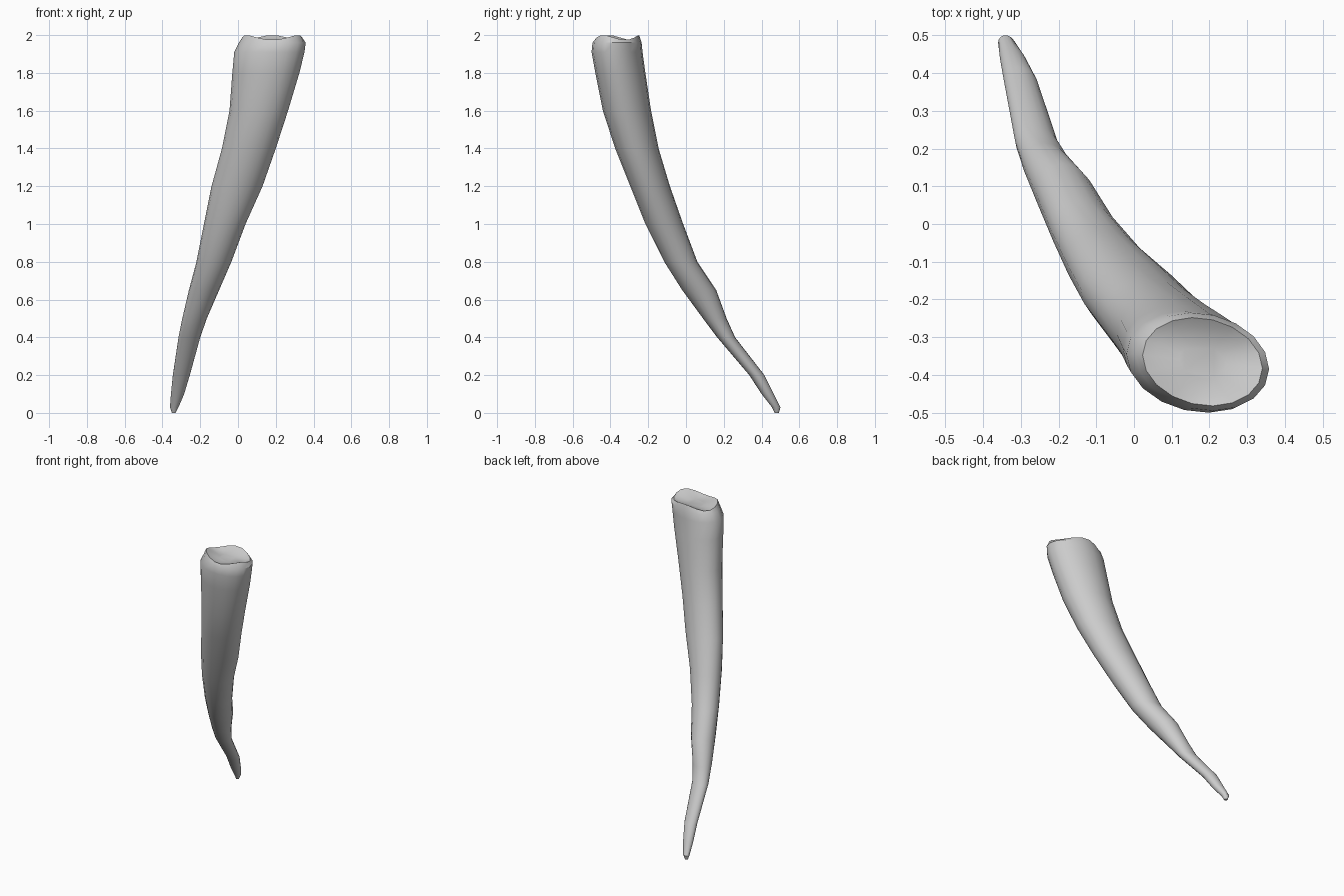
import bpy, bmesh
from math import sin, cos, pi, radians

if "Cube" in bpy.data.objects:
    bpy.data.objects.remove(bpy.data.objects["Cube"])

SIDES = 18
SKEW = -0.15   # leans each oval section along the bend

# Sections from tip to root: height, x range, y range
SECTIONS = [
    (0.0, -.35, -.33, .47, .492),
    (.03, -.36, -.315, .455, .5),
    (.1, -.355, -.285, .4, .465),
    (.2, -.345, -.255, .335, .415),
    (.4, -.315, -.2, .165, .26),
    (.5, -.295, -.165, .09, .215),
    (.65, -.26, -.1, -.02, .16),
    (.8, -.22, -.035, -.115, .06),
    (1, -.18, .04, -.215, -.015),
    (1.2, -.14, .13, -.295, -.085),
    (1.4, -.085, .2, -.375, -.145),
    (1.6, -.045, .265, -.44, -.185),
    (1.8, -.03, .325, -.48, -.215),
    (1.91, -.02, .352, -.5, -.23),
    (1.96, .005, .358, -.495, -.235),
]


def add_ring(bm, section, scale=1, wave=0):
    """Oval ring inside the section's bounds; wave lifts the rim unevenly."""
    z, x0, x1, y0, y1 = section
    ring = []
    for i in range(SIDES):
        t = 2 * pi * i / SIDES
        x = (x0 + x1) / 2 + scale * (x1 - x0) / 2 * cos(t)
        y = (y0 + y1) / 2 + scale * (y1 - y0) / 2 * sin(t + SKEW)
        ring.append(bm.verts.new((x, y, z + wave * cos(3 * t + pi / 2))))
    return ring


def bridge(bm, low, high):
    for i in range(SIDES):
        j = (i + 1) % SIDES
        bm.faces.new((low[i], low[j], high[j], high[i]))


bm = bmesh.new()
rings = [add_ring(bm, s) for s in SECTIONS]

# Rounded, uneven rim and the shallow dished root face
x_y_bounds = SECTIONS[-1][1:]
rings.append(add_ring(bm, (1.987, *x_y_bounds), .9, .013))
rings.append(add_ring(bm, (1.975, *x_y_bounds), .72, .01))
rings.append(add_ring(bm, (1.965, *x_y_bounds), .35))
for low, high in zip(rings, rings[1:]):
    bridge(bm, low, high)
bm.faces.new(list(reversed(rings[0])))
bm.faces.new(rings[-1])
bmesh.ops.recalc_face_normals(bm, faces=bm.faces)

mesh = bpy.data.meshes.new("tusk")
bm.to_mesh(mesh)
bm.free()
tusk = bpy.data.objects.new("tusk", mesh)
bpy.context.collection.objects.link(tusk)

# Plain pale grey
grey = bpy.data.materials.new("pale_grey")
grey.use_nodes = True
colour = (.6, .6, .6, 1)
grey.diffuse_color = colour
grey.node_tree.nodes["Principled BSDF"].inputs["Base Color"].default_value = colour
mesh.materials.append(grey)

# Soft body with a crisp rim
bpy.context.view_layer.objects.active = tusk
tusk.select_set(True)
bpy.ops.object.shade_smooth_by_angle(angle=radians(30))
